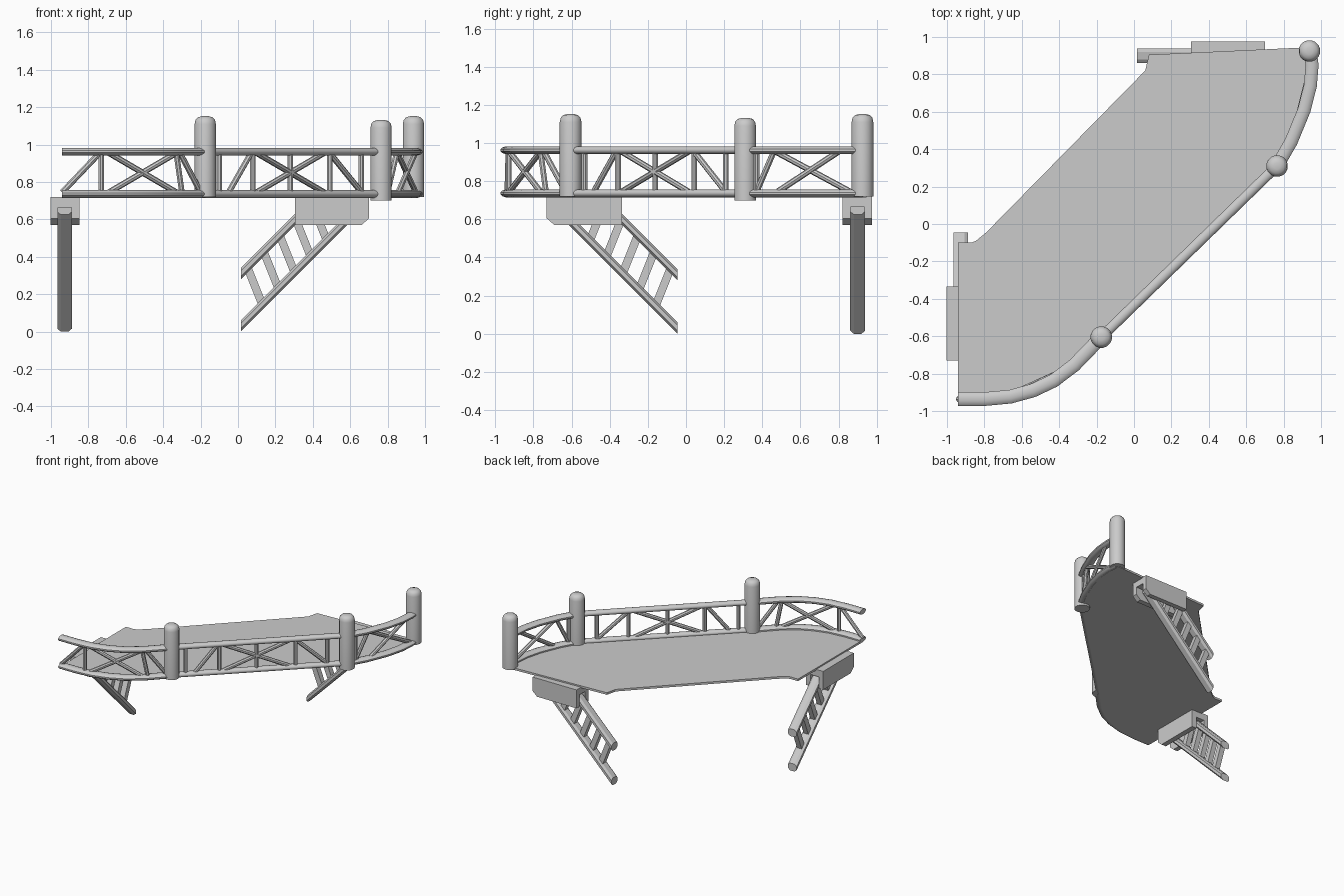
import bpy, bmesh
from math import cos, sin, pi
from mathutils import Vector as V

if "Cube" in bpy.data.objects:
    bpy.data.objects.remove(bpy.data.objects["Cube"])


def finish(name, bm, smooth=False):
    bmesh.ops.recalc_face_normals(bm, faces=bm.faces[:])
    me = bpy.data.meshes.new(name)
    bm.to_mesh(me)
    bm.free()
    ob = bpy.data.objects.new(name, me)
    bpy.context.collection.objects.link(ob)
    if smooth:
        bpy.ops.object.select_all(action='DESELECT')
        ob.select_set(True)
        bpy.context.view_layer.objects.active = ob
        bpy.ops.object.shade_smooth_by_angle(angle=0.7)
    return ob


def skin(bm, rings):
    """Join rings of points into a capped solid."""
    vs = [[bm.verts.new(p) for p in r] for r in rings]
    n = len(vs[0])
    for a, b in zip(vs, vs[1:]):
        for i in range(n):
            bm.faces.new((a[i], a[(i + 1) % n], b[(i + 1) % n], b[i]))
    bm.faces.new(vs[0])
    bm.faces.new(vs[-1])


def oval(c, u, w, a, b, n):
    return [c + u * (a * cos(2 * pi * (i + .5) / n)) + w * (b * sin(2 * pi * (i + .5) / n))
            for i in range(n)]


def rail(name, pts, z, a, b):
    bm = bmesh.new()
    P = [V((x, y, z)) for x, y in pts]
    rings = []
    for i, p in enumerate(P):
        t = (P[min(i + 1, len(P) - 1)] - P[max(i - 1, 0)]).normalized()
        rings.append(oval(p, V((t.y, -t.x, 0)), V((0, 0, 1)), a, b, 12))
    skin(bm, rings)
    return finish(name, bm, True)


def rod(bm, p, q, a, b, side, n):
    t = (q - p).normalized()
    u = t.cross(side).normalized()
    w = u.cross(t)
    skin(bm, [oval(p, u, w, a, b, n), oval(q, u, w, a, b, n)])


def on_path(pts, s, ax):
    """Point on a path whose x (ax=0) or y (ax=1) equals s."""
    for p, q in zip(pts, pts[1:]):
        if p[ax] <= s <= q[ax]:
            f = (s - p[ax]) / (q[ax] - p[ax])
            return p[0] + f * (q[0] - p[0]), p[1] + f * (q[1] - p[1])
    return pts[-1] if s > pts[0][ax] else pts[0]


# Guard rail paths
left = [(-.94, -.936), (-.8, -.936), (-.66, -.923), (-.54, -.89), (-.43, -.838),
        (-.32, -.755), (-.175, -.605)]
mid = [(-.175, -.605), (.765, .31)]
right = [(.765, .31), (.84, .44), (.91, .61), (.943, .74), (.952, .85), (.942, .925)]

# Rails and lattice: each strut is (bottom, top) along the given axis
panels = [
    ('left', left, 0, .038, [(-.94, -.74), (-.73, -.73), (-.69, -.33), (-.33, -.69),
                             (-.30, -.33), (-.2, -.31)]),
    ('middle', mid, 0, .028, [(-.1, -.1), (-.05, .07), (.08, .08), (.46, .1), (.1, .46),
                              (.28, .28), (.49, .49), (.66, .49), (.66, .66)]),
    ('right', right, 1, .036, [(.37, .37), (.37, .46), (.86, .47), (.48, .8)]),
]
for name, path, ax, w, struts in panels:
    rail(name + '_top_rail', path, .962, w, .021)
    rail(name + '_bottom_rail', path, .736, w, .021)
    bm = bmesh.new()
    for lo, hi in struts:
        p = V((*on_path(path, lo, ax), .745))
        q = V((*on_path(path, hi, ax), .955))
        rod(bm, p, q, .016, .016, V((.7, -.7, .01)), 8)
    finish(name + '_lattice', bm, True)

# Round-topped posts
for i, (x, y, z) in enumerate([(-.175, -.605, .72), (.765, .31, .70), (.938, .925, .72)]):
    bm = bmesh.new()
    prof = [(.058, 0), (.058, .39), (.053, .412), (.04, .426), (.018, .432)]
    skin(bm, [oval(V((x, y, z + h)), V((1, 0, 0)), V((0, 1, 0)), r, r, 16) for r, h in prof])
    finish('post_%d' % (i + 1), bm, True)

# Deck slab
outline = (left[:-1] + mid + right[1:-1] + [(.94, .945), (.08, .905), (.06, .82),
           (-.79, -.045), (-.845, -.09), (-.87, -.1), (-.94, -.1)])
bm = bmesh.new()
skin(bm, [[V((x, y, z)) for x, y in outline] for z in (.714, .731)])
finish('deck', bm)


def support(side, place):
    """Bracket plates and slanted ladder strut, built for the back edge."""
    def done(name, bm):
        for v in bm.verts:
            v.co = place(v.co)
        finish(side + name, bm)

    # Bracket plates with one clipped corner, and a cap between them
    bm = bmesh.new()
    plate = [(.305, .72), (.305, .57), (.66, .57), (.70, .605), (.70, .72)]
    for y0, y1 in ((.82, .862), (.936, .975)):
        skin(bm, [[V((x, y, z)) for x, z in plate] for y in (y0, y1)])
    skin(bm, [[V((x, y, z)) for x, z in ((.305, .665), (.70, .665), (.70, .72), (.305, .72))]
              for y in (.855, .94)])
    done('_bracket', bm)
    # Chords with vertical-cut ends
    bm = bmesh.new()
    sec = [(-.039, -.014), (-.02, -.03), (.02, -.03), (.039, -.014),
           (.039, .014), (.02, .03), (-.02, .03), (-.039, .014)]
    for z0, run in ((.03, .625), (.31, .34)):
        skin(bm, [[V((.015 + d, .9 + a, z0 + d + b)) for a, b in sec] for d in (0, run)])
    done('_ladder_chords', bm)
    # Rungs
    bm = bmesh.new()
    for i in range(5):
        x = .13 + .086 * i
        rod(bm, V((x, .9, x + .015)), V((x - .08, .9, x + .215)), .03, .03, V((0, 1, 0)), 4)
    done('_ladder_rungs', bm)


support('back', lambda c: c.copy())
support('left', lambda c: V((-c.y - .027, -c.x - .03, c.z)))
